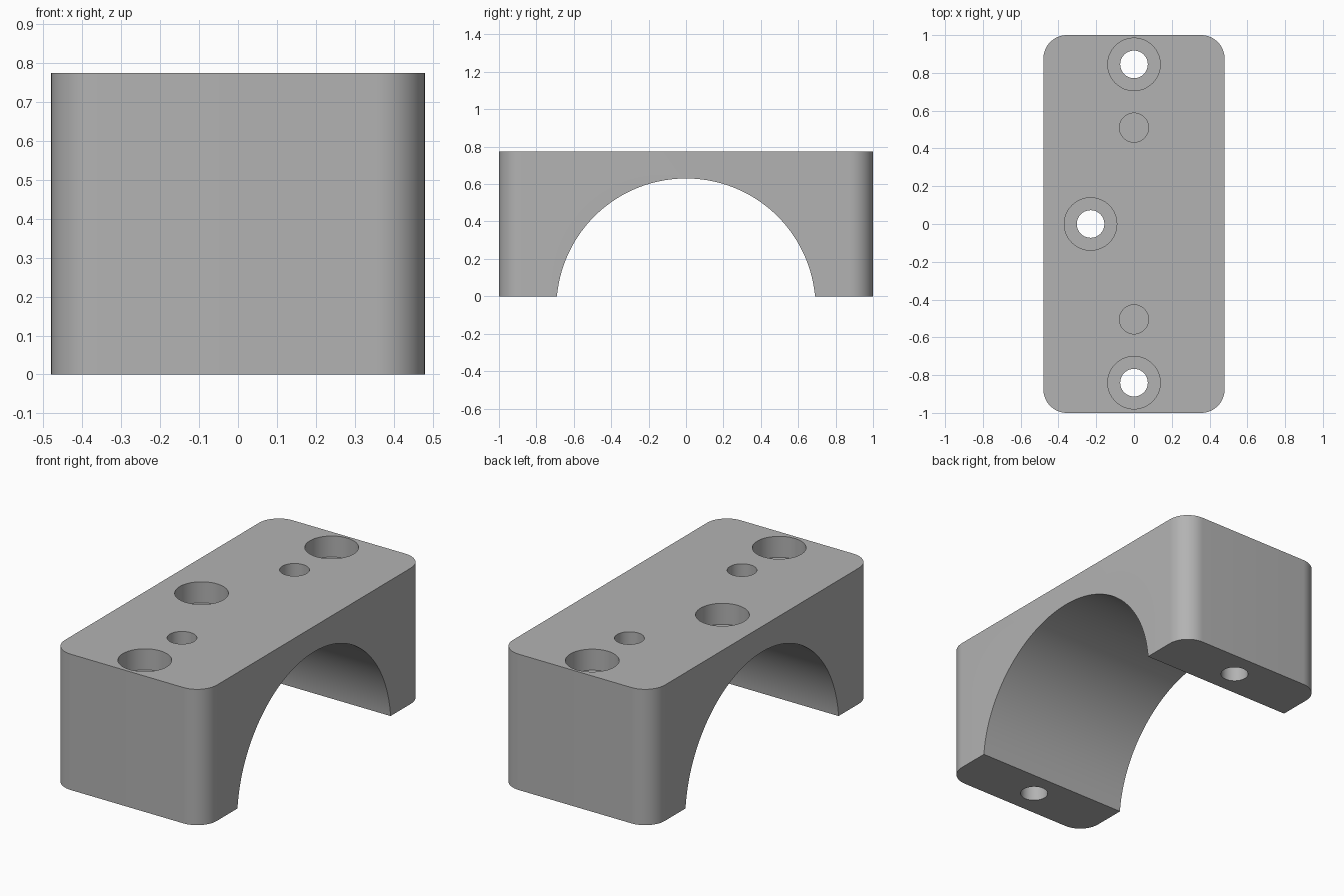
import bpy
import bmesh
from math import radians
from mathutils import Matrix

if "Cube" in bpy.data.objects:
    bpy.data.objects.remove(bpy.data.objects["Cube"], do_unlink=True)

WIDTH, LENGTH, HEIGHT = 0.96, 2.0, 0.775
CORNER = 0.125
ARCH_RADIUS, ARCH_CENTRE = 0.693, -0.063
BORE, COUNTERBORE, PIN = 0.073, 0.139, 0.077
COUNTERBORE_DEPTH, PIN_DEPTH = 0.12, 0.25

grey = bpy.data.materials.new("plain grey")
grey.use_nodes = True
colour = (0.45, 0.45, 0.45, 1)
grey.diffuse_color = colour
grey.node_tree.nodes["Principled BSDF"].inputs["Base Color"].default_value = colour


def add_object(name, bm):
    mesh = bpy.data.meshes.new(name)
    bm.to_mesh(mesh)
    bm.free()
    mesh.materials.append(grey)
    obj = bpy.data.objects.new(name, mesh)
    bpy.context.collection.objects.link(obj)
    return obj


def cylinder(name, radius, depth, matrix, segments=64):
    bm = bmesh.new()
    bmesh.ops.create_cone(bm, cap_ends=True, segments=segments, radius1=radius,
                          radius2=radius, depth=depth, matrix=matrix)
    return add_object(name, bm)


def hole(name, radius, x, y, bottom):
    top = HEIGHT + 0.1
    return cylinder(name, radius, top - bottom,
                    Matrix.Translation((x, y, (top + bottom) / 2)))


def cut(target, cutter):
    cutter.hide_render = True
    mod = target.modifiers.new("cut", "BOOLEAN")
    mod.operation = "DIFFERENCE"
    mod.solver = "EXACT"
    mod.object = cutter
    bpy.context.view_layer.objects.active = target
    bpy.ops.object.modifier_apply(modifier=mod.name)
    bpy.data.objects.remove(cutter, do_unlink=True)


# Block with rounded upright corners
bm = bmesh.new()
bmesh.ops.create_cube(bm, size=1, matrix=Matrix.Translation((0, 0, HEIGHT / 2))
                      @ Matrix.Diagonal((WIDTH, LENGTH, HEIGHT, 1)))
upright = [e for e in bm.edges
           if abs(e.verts[0].co.z - e.verts[1].co.z) > HEIGHT / 2]
bmesh.ops.bevel(bm, geom=upright, offset=CORNER, segments=16, profile=0.5,
                affect="EDGES")
block = add_object("clamp_block", bm)

# Arched channel running across the underside
cut(block, cylinder("arch_cutter", ARCH_RADIUS, 2,
                    Matrix.Translation((0, 0, ARCH_CENTRE))
                    @ Matrix.Rotation(radians(90), 4, "Y"), 160))

# Counterbored bolt holes
for x, y in ((0, 0.845), (0, -0.84), (-0.23, 0)):
    cut(block, hole("counterbore_cutter", COUNTERBORE, x, y,
                    HEIGHT - COUNTERBORE_DEPTH))
    cut(block, hole("bore_cutter", BORE, x, y, -0.1))

# Blind pin holes
for y in (0.51, -0.505):
    cut(block, hole("pin_cutter", PIN, 0, y, HEIGHT - PIN_DEPTH))

# Smooth curved walls, crisp rims
bpy.ops.object.select_all(action="DESELECT")
block.select_set(True)
bpy.context.view_layer.objects.active = block
bpy.ops.object.shade_smooth_by_angle(angle=radians(30))
